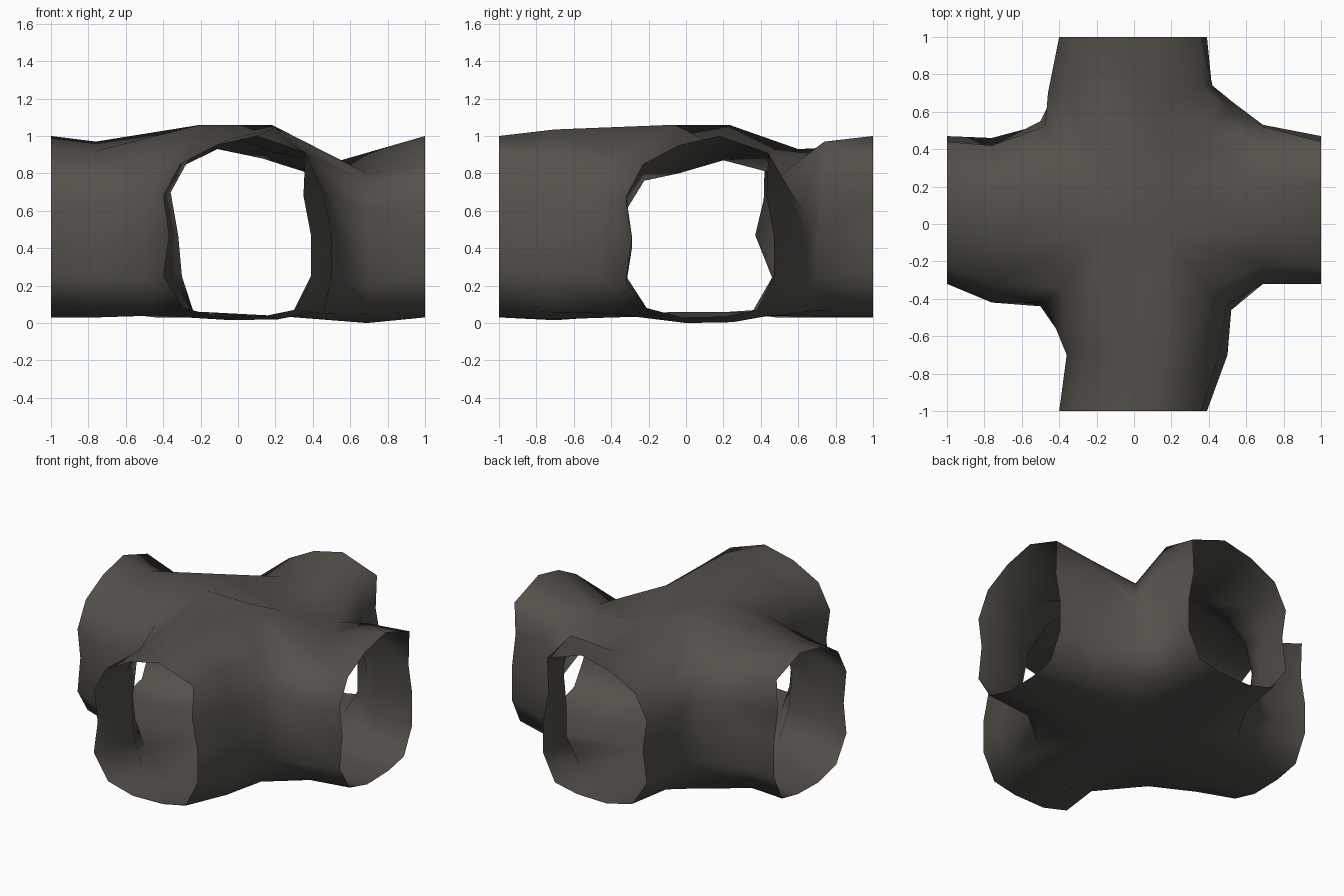
import bpy, bmesh

if "Cube" in bpy.data.objects:
    bpy.data.objects.remove(bpy.data.objects["Cube"])

# Rock material
rock = bpy.data.materials.new("dark warm grey rock")
rock.diffuse_color = (0.09, 0.082, 0.07, 1)
rock.use_nodes = True
rock.node_tree.nodes["Principled BSDF"].inputs["Base Color"].default_value = rock.diffuse_color

# Tunnel mouth cross-section (across, height): left wall, roof, right wall, floor
MOUTH = [(-.29, .08), (-.40, .25), (-.37, .47), (-.40, .68), (-.31, .85),
         (-.12, .95), (.10, 1.0), (.36, .91),
         (.35, .68), (.39, .47), (.39, .25), (.30, .07), (.13, .035), (-.10, .03)]
N = len(MOUTH)

# Arms: axis, direction, sideways shift of mouth, distance of middle ring,
# its left / right / bottom / top limits, and dents {point: (along, across, height)}
ARMS = [
    (0, 1, .08, .69, -.32, .53, .0, .90,
     {5: (.69, -.04, .80), 6: (.55, .20, .87), 7: (.69, .42, .89), 8: (.69, .52, .77)}),
    (0, -1, .08, .76, -.42, .46, .03, .97,
     {9: (.76, .37, .47), 7: (.76, .42, .84)}),
    (1, 1, 0, .70, -.46, .42, .03, .95,
     {1: (.68, -.42, .25), 5: (.60, -.11, .93), 6: (.62, .13, .88),
      7: (.74, .36, .97), 8: (.74, .42, .74)}),
    (1, -1, 0, .70, -.36, .50, .015, 1.035,
     {1: (.70, -.30, .25), 2: (.70, -.32, .47), 7: (.70, .36, .91)}),
]

# Corner pillars between arms: (x side, y side) ->
# pillar position, centre point, floor height, pillar base, pillar top, roof height
CORNERS = {(1, 1): (.53, .65, .17, .22, .04, .05, .79, .92),
           (-1, 1): (-.50, .55, -.20, .23, .06, .03, .88, 1.06),
           (-1, -1): (-.50, -.44, -.20, -.06, .06, .04, .88, 1.06),
           (1, -1): (.52, -.46, .18, -.06, .04, .05, .88, 1.06)}
# Pillar rows from base to top: (share of height, reach from the centre)
ROWS = [(0, .88), (.24, .97), (.50, 1.0), (.76, .95), (1.0, .78)]

bm = bmesh.new()


def place(axis, along, across, z):
    return bm.verts.new((along, across, z) if axis == 0 else (across, along, z))


# Corner columns, each running floor centre -> pillar -> roof centre
column = {}
for key, (px, py, cx, cy, floor, base, top, roof) in CORNERS.items():
    pts = [(px * k, py * k, base + (top - base) * h) for h, k in ROWS]
    pts = [(cx, cy, floor)] + pts + [(cx, cy, roof)]
    column[key] = [bm.verts.new(p) for p in pts]


def seam(axis, sign):
    """Ring where an arm joins the two corner columns beside it."""
    keys = [(sign, s) if axis == 0 else (s, sign) for s in (-1, 1)]
    left, right = column[keys[0]], column[keys[1]]
    return left[1:6] + [left[6], right[6]] + right[5:0:-1] + [right[0], left[0]]


# Four tunnel arms
for axis, sign, shift, dist, lo, hi, bottom, top, dents in ARMS:
    mouth = [place(axis, sign, s + shift, z) for s, z in MOUTH]
    middle = []
    for i, (s, z) in enumerate(MOUTH):
        across = lo + (s + .40) / .79 * (hi - lo)
        height = bottom + (z - .03) / .97 * (top - bottom)
        along, across, height = dents.get(i, (dist, across, height))
        middle.append(place(axis, sign * along, across, height))
    rings = [mouth, middle, seam(axis, sign)]
    for a, b in zip(rings, rings[1:]):
        for i in range(N):
            j = (i + 1) % N
            bm.faces.new((a[i], a[j], b[j], b[i]))

# Centre of the floor and roof
for level in (0, 6):
    bm.faces.new([column[k][level] for k in CORNERS])

bmesh.ops.recalc_face_normals(bm, faces=bm.faces)
if max(bm.faces, key=lambda f: f.calc_center_median().z).normal.z < 0:
    bmesh.ops.reverse_faces(bm, faces=bm.faces)
for f in bm.faces:
    f.smooth = True

mesh = bpy.data.meshes.new("tunnel_crossing")
bm.to_mesh(mesh)
bm.free()
mesh.materials.append(rock)
obj = bpy.data.objects.new("tunnel_crossing", mesh)
bpy.context.collection.objects.link(obj)
